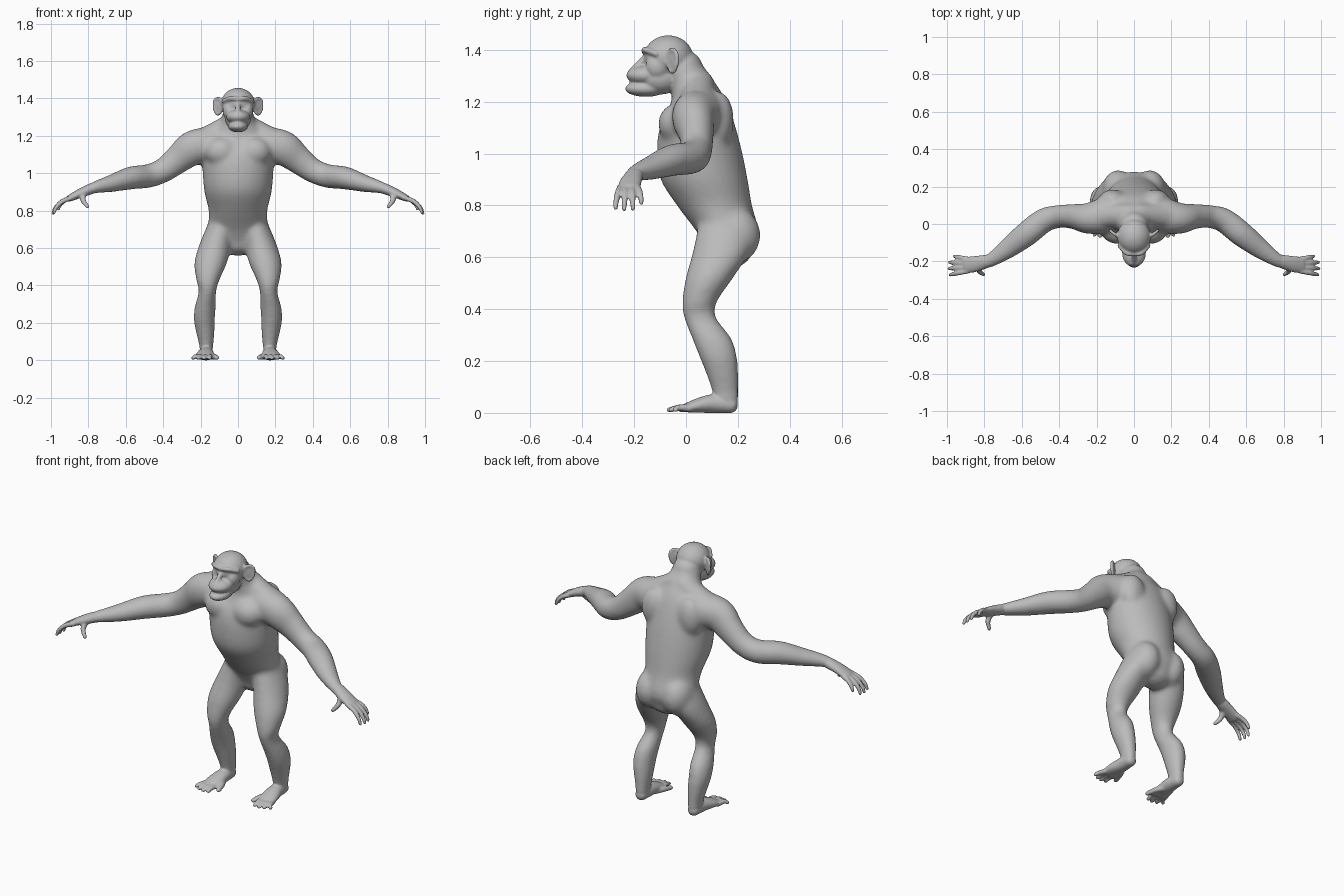
import bpy, bmesh, math
from mathutils import Vector, Matrix

cube = bpy.data.objects.get("Cube")
if cube:
    bpy.data.objects.remove(cube, do_unlink=True)

skin = bpy.data.materials.new("grey_skin")
skin.use_nodes = True
colour = (0.5, 0.5, 0.5, 1)
skin.diffuse_color = colour
skin.node_tree.nodes["Principled BSDF"].inputs["Base Color"].default_value = colour

UP = Vector((0, 0, 1))


def spline(rings, steps):
    """Smooth in-between rings along a chain of (x, y, z, width, depth)."""
    out = []
    last = len(rings) - 1
    for i in range(last):
        p0, p1, p2, p3 = (rings[min(max(i + k, 0), last)] for k in (-1, 0, 1, 2))
        for j in range(steps):
            t = j / steps
            out.append([b + t / 2 * (c - a + t * (2 * a - 5 * b + 4 * c - d + t * (3 * (b - c) + d - a)))
                        for a, b, c, d in zip(p0, p1, p2, p3)])
    return out + [list(rings[-1])]


def tube(bm, rings, level=False, pair=True, sides=20, steps=5):
    """Rounded tube through rings; level keeps every ring horizontal."""
    path = spline(rings, steps)
    pts = [Vector(r[:3]) for r in path]
    frames = []
    for i, r in enumerate(path):
        tangent = (pts[min(i + 1, len(pts) - 1)] - pts[max(i - 1, 0)]).normalized()
        if level:
            u, v = Vector((1, 0, 0)), Vector((0, 1, 0))
            tangent = UP * (1 if tangent.z > 0 else -1)
        else:
            u = tangent.cross(UP)
            u = u.normalized() if u.length > 0.05 else Vector((1, 0, 0))
            v = u.cross(tangent)
        frames.append((pts[i], u * r[3], v * r[4], tangent * min(r[3], r[4])))
    # dome both ends
    caps = [(math.sin(a), math.cos(a)) for a in (0.5, 1.0, 1.4)]
    c, u, v, t = frames[0]
    head = [(c - t * s * 0.8, u * k, v * k, t) for s, k in reversed(caps)]
    c, u, v, t = frames[-1]
    tail = [(c + t * s * 0.8, u * k, v * k, t) for s, k in caps]
    for side in (1, -1) if pair else (1,):
        loops = []
        for c, u, v, t in head + frames + tail:
            loop = []
            for k in range(sides):
                a = math.tau * k / sides
                p = c + u * math.cos(a) + v * math.sin(a)
                loop.append(bm.verts.new((p.x * side, p.y, p.z)))
            loops.append(loop)
        for la, lb in zip(loops, loops[1:]):
            for k in range(sides):
                n = (k + 1) % sides
                bm.faces.new((la[k], la[n], lb[n], lb[k]))
        bm.faces.new(loops[0][::-1])
        bm.faces.new(loops[-1])


def ball(bm, centre, size, pair=True, turn=0):
    for side in (1, -1) if pair else (1,):
        m = (Matrix.Translation((centre[0] * side, centre[1], centre[2]))
             @ Matrix.Rotation(turn * side, 4, "Z") @ Matrix.Diagonal((*size, 1)))
        bmesh.ops.create_uvsphere(bm, u_segments=28, v_segments=18, radius=1, matrix=m)


def fuse(bm, name, voxel, smoothing):
    """Merge all overlapping parts into one continuous skin."""
    bmesh.ops.recalc_face_normals(bm, faces=bm.faces)
    mesh = bpy.data.meshes.new(name)
    bm.to_mesh(mesh)
    bm.free()
    obj = bpy.data.objects.new(name, mesh)
    bpy.context.collection.objects.link(obj)
    remesh = obj.modifiers.new("fuse", "REMESH")
    remesh.mode = "VOXEL"
    remesh.voxel_size = voxel
    soft = obj.modifiers.new("soften", "SMOOTH")
    soft.factor = 0.5
    soft.iterations = smoothing
    bpy.context.view_layer.update()
    result = bpy.data.meshes.new_from_object(obj.evaluated_get(bpy.context.evaluated_depsgraph_get()))
    bpy.data.objects.remove(obj)
    return result


# ---- large muscle masses -------------------------------------------------
bm = bmesh.new()
# trunk and neck
trunk = [(.17, .63, .11, .09), (.16, .7, .155, .12), (.11, .8, .157, .145), (.07, .9, .18, .168),
         (.053, 1, .189, .165), (.045, 1.1, .19, .147), (.05, 1.2, .165, .107),
         (.025, 1.27, .1, .09), (-.015, 1.34, .078, .08)]
tube(bm, [(0, y, z, w, d) for y, z, w, d in trunk], level=True, pair=False, sides=32)
# chest, shoulder blades, buttocks
ball(bm, (.088, -.03, 1.115), (.092, .078, .08))
ball(bm, (.115, .125, 1.13), (.075, .06, .11))
ball(bm, (.085, .185, .685), (.085, .103, .11))
# shoulder slope
tube(bm, [(.02, .05, 1.27, .06, .06), (.12, .045, 1.215, .065, .06), (.22, .035, 1.165, .07, .06)])
# upper arm and forearm
tube(bm, [(.14, .05, 1.16, .1, .09), (.24, .03, 1.135, .085, .095), (.32, .04, 1.075, .068, .078),
          (.4, .04, 1.015, .062, .066), (.48, .02, .985, .066, .064), (.57, -.05, .975, .068, .062),
          (.67, -.128, .947, .056, .048), (.76, -.19, .925, .04, .034), (.81, -.208, .908, .036, .026)])
# thigh and shin
tube(bm, [(.09, .155, .72, .075, .11), (.12, .135, .62, .087, .11), (.146, .09, .52, .088, .092),
          (.161, .053, .43, .063, .068), (.163, .053, .37, .047, .063), (.175, .098, .29, .056, .077),
          (.18, .123, .22, .057, .074), (.175, .14, .15, .05, .063), (.17, .152, .08, .038, .052),
          (.17, .155, .04, .036, .05)], level=True)
core = fuse(bm, "body_core", .011, 14)

# ---- finer parts ---------------------------------------------------------
bm = bmesh.new()
bm.from_mesh(core)
# skull, jaw, cheeks
ball(bm, (0, -.068, 1.372), (.09, .095, .084), pair=False)
ball(bm, (0, -.1, 1.292), (.07, .085, .064), pair=False)
ball(bm, (.045, -.11, 1.335), (.037, .046, .05))
# upper and lower muzzle with the mouth line between them
ball(bm, (0, -.155, 1.302), (.064, .075, .039), pair=False)
ball(bm, (0, -.155, 1.25), (.054, .08, .031), pair=False)
# brow ridge, eyes, nose
tube(bm, [(.08, -.115, 1.385, .011, .011), (.04, -.155, 1.4, .013, .012), (0, -.16, 1.396, .013, .011)])
ball(bm, (.033, -.139, 1.374), (.018, .015, .012))
tube(bm, [(0, -.148, 1.38, .014, .012), (0, -.18, 1.345, .013, .014), (0, -.207, 1.322, .014, .012)], pair=False)
ball(bm, (.013, -.206, 1.319), (.014, .015, .011))
# ears: thin cup plus rolled rim
ball(bm, (.106, -.05, 1.357), (.03, .009, .044), turn=.65)
rim = []
for k in range(13):
    a = math.tau * k / 12
    w = .028 * math.cos(a) * (1 + .2 * math.sin(a))
    rim.append((.107 + w * .78, -.052 + w * .62, 1.358 + .043 * math.sin(a), .009, .009))
tube(bm, rim, sides=10, steps=2)
# palm and thumb
tube(bm, [(.79, -.2, .915, .036, .029), (.85, -.214, .89, .043, .024), (.9, -.22, .866, .044, .018)])
tube(bm, [(.825, -.225, .893, .017, .017), (.828, -.252, .855, .014, .015), (.802, -.271, .82, .01, .011)], sides=12)
# fingers
for knuckle, tip, length in ((-.252, -.272, .95), (-.231, -.238, 1), (-.209, -.205, .98), (-.188, -.172, .72)):
    chain = []
    for along, drop, bend, r in ((0, 0, 0, .014), (.055, .022, .5, .013), (.09, .056, .9, .011), (.102, .086, 1, .009)):
        chain.append((.887 + along * length, knuckle + (tip - knuckle) * bend, .87 - drop * length, r, r))
    tube(bm, chain, sides=12)
# foot
tube(bm, [(.17, .175, .031, .032, .032), (.17, .11, .036, .04, .037), (.176, .05, .029, .048, .029),
          (.182, .005, .02, .048, .019)])
# toes, fanned outwards
for k, reach in enumerate((-.062, -.067, -.06, -.042)):
    base, tip = .146 + .023 * k, .152 + .03 * k
    tube(bm, [(base, .015, .018, .015, .015), ((base + tip) / 2, -.028, .02, .012, .013),
              (tip, reach, .011, .011, .01)], sides=12)
# grasping big toe
tube(bm, [(.152, .075, .02, .02, .018), (.128, .03, .019, .017, .016), (.112, -.022, .013, .013, .012)], sides=12)

mesh = fuse(bm, "ape_details", .006, 4)
mesh.name = "ape_body"
for v in mesh.vertices:
    v.co.z = max(v.co.z, 0)
mesh.materials.clear()
mesh.materials.append(skin)
for p in mesh.polygons:
    p.material_index = 0
    p.use_smooth = True
body = bpy.data.objects.new("ape_body", mesh)
bpy.context.collection.objects.link(body)
